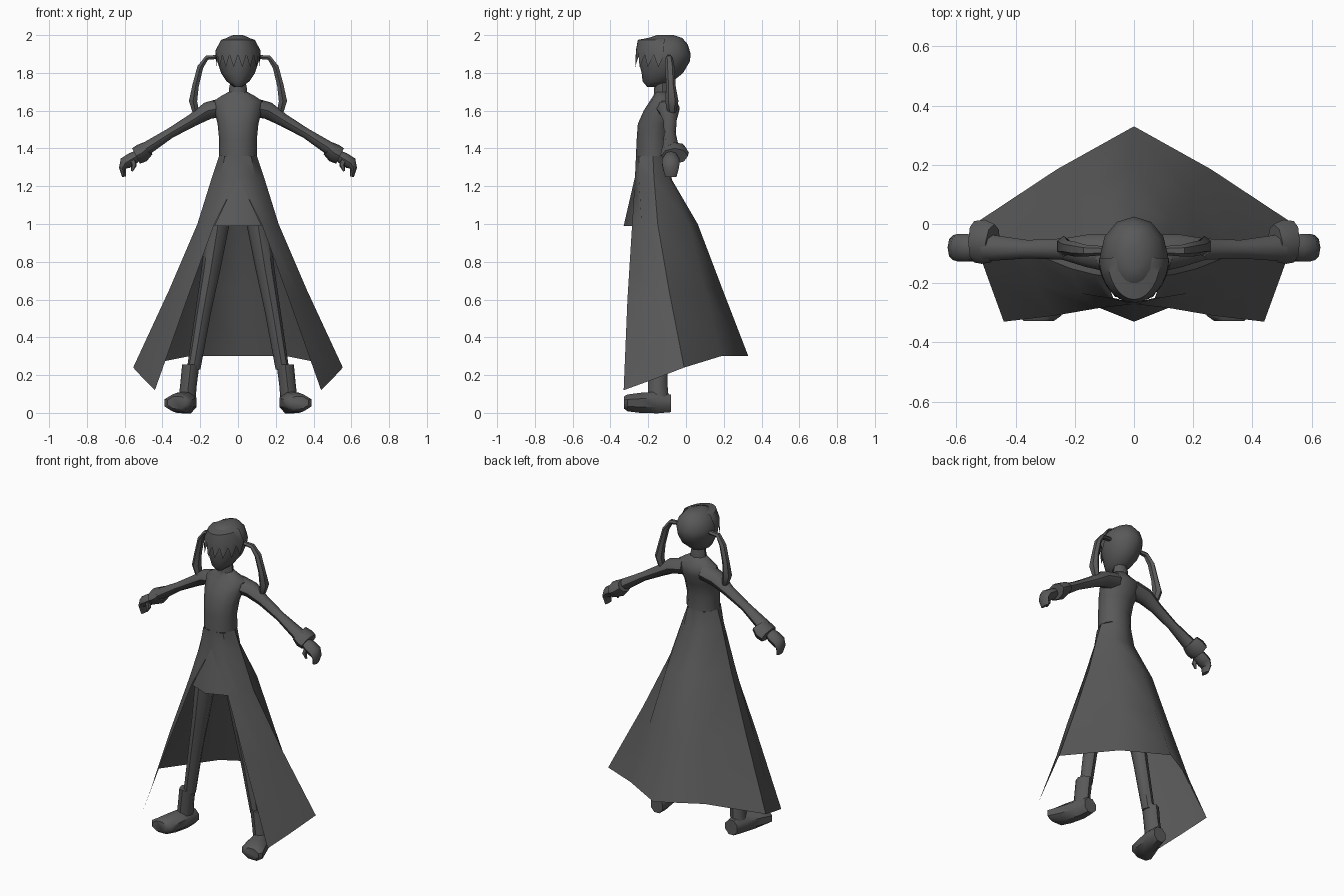
import bpy, math
from mathutils import Vector

grey = bpy.data.materials.new("dark_grey")
grey.diffuse_color = (0.1, 0.1, 0.1, 1)


def make(name, verts, faces, mirror=False):
    me = bpy.data.meshes.new(name)
    me.from_pydata([tuple(v) for v in verts], [], faces)
    me.materials.append(grey)
    ob = bpy.data.objects.new(name, me)
    bpy.context.collection.objects.link(ob)
    if mirror:
        mod = ob.modifiers.new("Mirror", 'MIRROR')
        mod.merge_threshold = 0.0005
    bpy.ops.object.select_all(action='DESELECT')
    ob.select_set(True)
    bpy.context.view_layer.objects.active = ob
    bpy.ops.object.shade_smooth_by_angle(angle=math.radians(45))
    return ob


def tube(name, rings, n=8, u=(0, 1, 0), axis=None, mirror=True, turn=0.0):
    """Loft of elliptical rings (x, y, z, size along u, size across)."""
    pts = [Vector(r[:3]) for r in rings]
    u = Vector(u)
    verts, faces = [], []
    for i, r in enumerate(rings):
        if axis:
            t = Vector(axis)
        else:
            t = pts[min(i + 1, len(pts) - 1)] - pts[max(i - 1, 0)]
        t.normalize()
        a = (u - t * u.dot(t)).normalized()
        b = t.cross(a)
        for k in range(n):
            w = 2 * math.pi * (k + turn) / n
            verts.append(pts[i] + a * r[3] * math.cos(w) + b * r[4] * math.sin(w))
    for i in range(len(rings) - 1):
        for k in range(n):
            j = (k + 1) % n
            faces.append((i * n + k, i * n + j, (i + 1) * n + j, (i + 1) * n + k))
    faces.append(tuple(reversed(range(n))))
    faces.append(tuple(range((len(rings) - 1) * n, len(rings) * n)))
    return make(name, verts, faces, mirror)


def sheet(name, columns, mirror=True):
    """Open surface from columns of points."""
    m = len(columns[0])
    verts = [p for c in columns for p in c]
    faces = [(i * m + k, i * m + k + 1, (i + 1) * m + k + 1, (i + 1) * m + k)
             for i in range(len(columns) - 1) for k in range(m - 1)]
    return make(name, verts, faces, mirror)


def upright(name, rows, n):
    """Horizontal rings (z, y centre, half width, half depth)."""
    return tube(name, [(0, y, z, d, w) for z, y, w, d in rows], n,
                axis=(0, 0, 1), mirror=False)


# Torso with shoulders, and the collar
upright("torso", [(1.36, -.175, .10, .09), (1.45, -.175, .10, .086),
                  (1.53, -.163, .108, .092), (1.60, -.132, .125, .092),
                  (1.65, -.117, .13, .075), (1.68, -.12, .085, .052),
                  (1.70, -.125, .048, .043)], 12)
upright("neck", [(1.69, -.125, .05, .045), (1.725, -.125, .046, .043),
                 (1.78, -.125, .035, .035)], 8)

# Head
upright("head", [(1.725, -.175, .02, .03), (1.755, -.15, .06, .08),
                 (1.80, -.125, .09, .11), (1.86, -.115, .11, .135),
                 (1.90, -.11, .115, .135), (1.95, -.11, .097, .12),
                 (1.985, -.11, .062, .09), (2.0, -.11, .025, .045)], 12)

# Fringe with pointed ends
cols = []
for i in range(17):
    w = math.radians(-88 + 11 * i)
    s, c = math.sin(w), math.cos(w)
    tip = 1.83 if i % 2 else 1.895
    cols.append([(rx * s, -.11 - ry * c, z) for rx, ry, z in
                 ((.06, .09, 1.985), (.09, .145, 1.975),
                  (.118, .155, 1.92), (.119, .162 if i % 2 else .15, tip))])
sheet("fringe", cols, mirror=False)

# Pigtails
tube("pigtail", [(.10, -.09, 1.885, .015, .012), (.165, -.09, 1.88, .02, .014),
                 (.20, -.085, 1.83, .025, .018), (.225, -.08, 1.73, .025, .02),
                 (.238, -.075, 1.65, .035, .025), (.225, -.075, 1.60, .025, .02),
                 (.208, -.08, 1.56, .006, .006)], 6)

# Arms, cuffs and hands
tube("arm", [(.07, -.10, 1.62, .065, .05), (.16, -.09, 1.6, .055, .046),
             (.24, -.085, 1.55, .036, .034), (.36, -.085, 1.48, .031, .027),
             (.50, -.08, 1.39, .046, .036)], 8)
tube("cuff", [(.478, -.065, 1.40, .065, .04), (.51, -.06, 1.375, .075, .05),
              (.54, -.06, 1.36, .07, .046)], 8)
tube("hand", [(.52, -.08, 1.37, .03, .025), (.56, -.08, 1.345, .046, .034),
              (.597, -.08, 1.322, .046, .034), (.612, -.08, 1.295, .042, .018),
              (.604, -.08, 1.25, .03, .01)], 8)
tube("thumb", [(.56, -.105, 1.345, .018, .018), (.55, -.115, 1.31, .015, .015),
               (.562, -.115, 1.28, .006, .006)], 5)

# Long open coat skirt: opening edge, front side, side, back side, back centre
sheet("skirt", [
    [(0, -.265, 1.36), (0, -.27, 1.25), (.125, -.285, 1.0),
     (.27, -.31, .6), (.44, -.33, .12)],
    [(.07, -.25, 1.36), (.09, -.25, 1.25), (.18, -.235, 1.0),
     (.33, -.21, .62), (.5, -.165, .18)],
    [(.1, -.175, 1.36), (.137, -.17, 1.25), (.215, -.15, 1.0),
     (.365, -.09, .65), (.555, -.01, .24)],
    [(.06, -.10, 1.36), (.08, -.092, 1.24), (.125, .015, 1.0),
     (.19, .1, .65), (.26, .185, .3)],
    [(0, -.085, 1.36), (0, -.075, 1.235), (0, .062, 1.0),
     (0, .195, .65), (0, .33, .3)]])

# Pointed front flap
sheet("front_flap", [[(0, -.27, 1.25), (0, -.33, .99)],
                     [(.002, -.27, 1.25), (.125, -.28, .99)]])

# Legs
tube("leg", [(.075, -.17, 1.2, .06, .06), (.105, -.17, 1.0, .07, .06),
             (.145, -.165, .75, .056, .05), (.185, -.16, .53, .045, .042),
             (.235, -.15, .23, .038, .036)], 8, axis=(0, 0, 1))

# Boots: shaft and outward-turned foot
tube("boot_shaft", [(.25, -.15, .255, .052, .046), (.262, -.15, .15, .052, .044),
                    (.272, -.145, .05, .056, .046)], 8, axis=(0, 0, 1))
tube("boot_foot", [(.262, -.08, .05, .045, .05), (.272, -.15, .055, .058, .062),
                   (.296, -.24, .053, .07, .058), (.318, -.31, .053, .078, .048),
                   (.322, -.328, .055, .055, .035)],
     8, u=(1, 0, 0), axis=(0, -1, 0), turn=.5)
